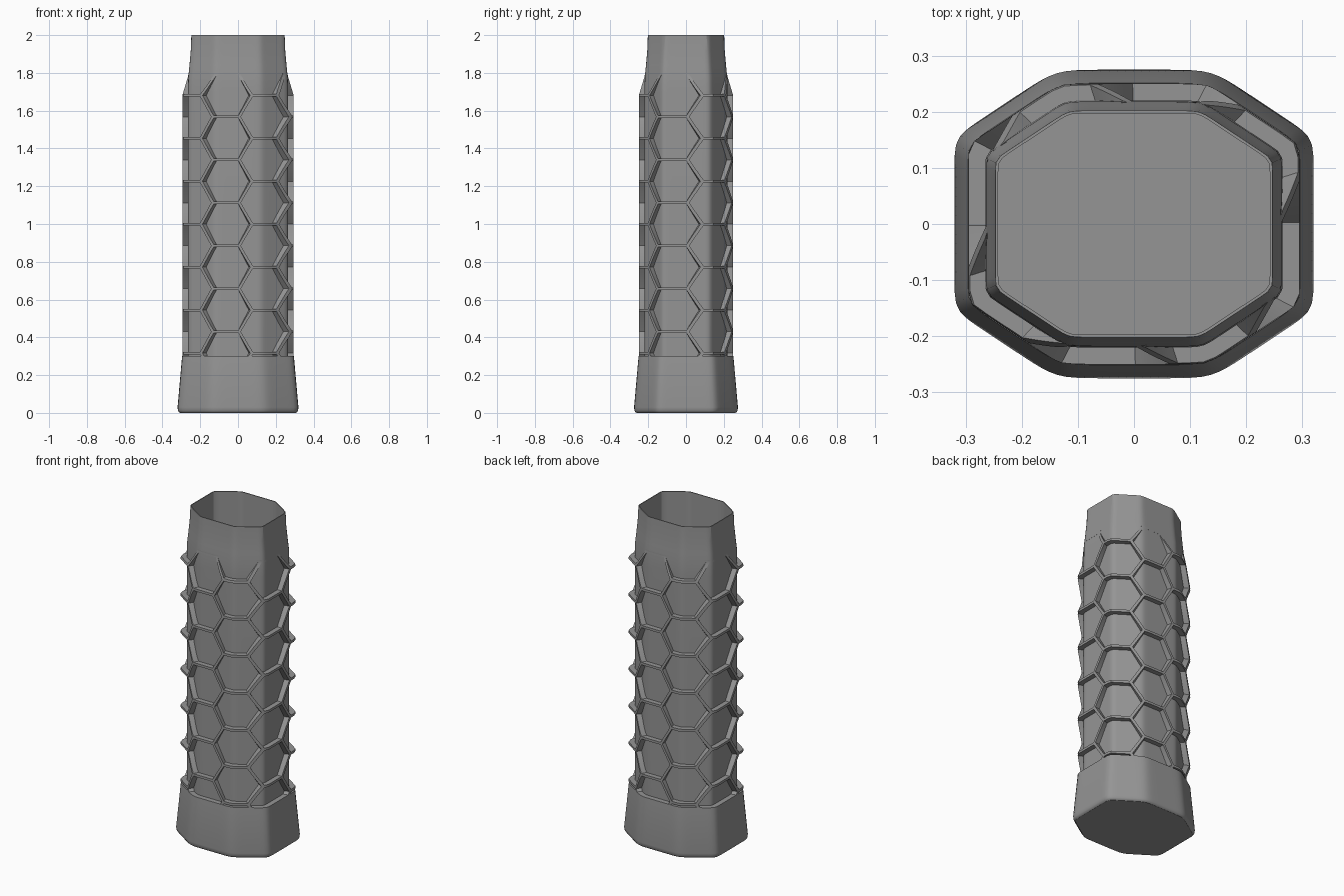
import bpy, bmesh, math

if "Cube" in bpy.data.objects:
    bpy.data.objects.remove(bpy.data.objects["Cube"])

gray = bpy.data.materials.new("mid gray")
gray.diffuse_color = (0.30, 0.30, 0.30, 1)
gray.use_nodes = True
gray.node_tree.nodes["Principled BSDF"].inputs["Base Color"].default_value = gray.diffuse_color

# Flat directions of the octagonal section and their distances from the axis
NORMALS = [(1, 0, 0.247), (0.552, 0.834, 0.233), (0, 1, 0.202)]
SEGMENTS = 120


def section_radius(angle, offset, sharp):
    """Radius of the soft-cornered octagon, grown by offset."""
    cx, cy = abs(math.cos(angle)), abs(math.sin(angle))
    total = sum(max(nx * cx + ny * cy, 0) ** sharp / (dist + offset) ** sharp
                for nx, ny, dist in NORMALS)
    return total ** (-1 / sharp)


def point(angle, z, offset, sharp=60):
    r = section_radius(angle, offset, sharp)
    return (r * math.cos(angle), r * math.sin(angle), z)


def finish(bm, name, sharp_angle):
    bmesh.ops.remove_doubles(bm, verts=bm.verts, dist=0.0002)
    bmesh.ops.dissolve_degenerate(bm, edges=bm.edges, dist=0.0001)
    mesh = bpy.data.meshes.new(name)
    bm.to_mesh(mesh)
    bm.free()
    mesh.materials.append(gray)
    obj = bpy.data.objects.new(name, mesh)
    bpy.context.collection.objects.link(obj)
    bpy.ops.object.select_all(action='DESELECT')
    obj.select_set(True)
    bpy.context.view_layer.objects.active = obj
    bpy.ops.object.shade_smooth_by_angle(angle=math.radians(sharp_angle))
    return obj


# Hollow sleeve: flared base, ledge, body, tapered neck, thin rim and cavity
profile = [(0, 0.060, 40), (0.004, 0.066, 38), (0.012, 0.071, 35), (0.03, 0.073, 32),
           (0.30, 0.049, 36), (0.30, 0.018, 60), (1.70, 0.018, 60), (1.78, 0.016, 60),
           (1.84, 0.010, 60), (1.92, 0.003, 60), (2.0, 0.0, 60),
           (2.0, -0.005, 70), (0.02, -0.005, 70)]
bm = bmesh.new()
rings = [[bm.verts.new(point(2 * math.pi * i / SEGMENTS, z, d, p)) for i in range(SEGMENTS)]
         for z, d, p in profile]
for low, high in zip(rings, rings[1:]):
    for i in range(SEGMENTS):
        j = (i + 1) % SEGMENTS
        bm.faces.new((low[i], low[j], high[j], high[i]))
bm.faces.new(rings[0][::-1])
bm.faces.new(rings[-1])
finish(bm, "grip_sleeve", 30)

# Honeycomb ribs: eight columns of cells wrapped around the body
PITCH = 0.2275
SIDE = math.radians(30)
START = math.radians(256.5)
STEPS = 6
INSET = 0.935
BOTTOM, TOP = 0.29, 1.80


def rib_offset(z):
    """Rib height, fading into the neck at the top."""
    return 0.048 - 0.033 * min(max((z - 1.68) / 0.11, 0), 1)


def hex_loop(angle, z, scale):
    corners = [(SIDE * c, PITCH / 2 * s) for c, s in
               [(1, 0), (0.5, 1), (-0.5, 1), (-1, 0), (-0.5, -1), (0.5, -1)]]
    loop = []
    for k in range(6):
        (a0, z0), (a1, z1) = corners[k], corners[(k + 1) % 6]
        for s in range(STEPS):
            t = s / STEPS
            height = z + scale * (z0 + (z1 - z0) * t)
            loop.append((angle + scale * (a0 + (a1 - a0) * t),
                         min(max(height, BOTTOM), TOP)))
    return loop


bm = bmesh.new()
for column in range(8):
    angle = START + column * math.pi / 4
    first = 0.43 - PITCH / 2 if column % 2 == 0 else 0.43 - PITCH
    for row in range(8):
        z = first + row * PITCH
        edge, inner = hex_loop(angle, z, 1), hex_loop(angle, z, INSET)
        loops = [[bm.verts.new(point(a, h, rib_offset(h))) for a, h in edge],
                 [bm.verts.new(point(a, h, rib_offset(h))) for a, h in inner],
                 [bm.verts.new(point(a, h, 0.012)) for a, h in inner]]
        # rib crest, then the wall down to the body
        for (outer_pts, outer), (inner_pts, inside) in zip(
                zip((edge, inner), loops), zip((inner, inner), loops[1:])):
            for i in range(len(edge)):
                j = (i + 1) % len(edge)
                heights = [outer_pts[i][1], outer_pts[j][1], inner_pts[i][1], inner_pts[j][1]]
                if min(heights) >= TOP or max(heights) <= BOTTOM:
                    continue
                bm.faces.new((outer[i], outer[j], inside[j], inside[i]))
loose = [v for v in bm.verts if not v.link_faces]
bmesh.ops.delete(bm, geom=loose, context='VERTS')
finish(bm, "honeycomb_ribs", 35)
